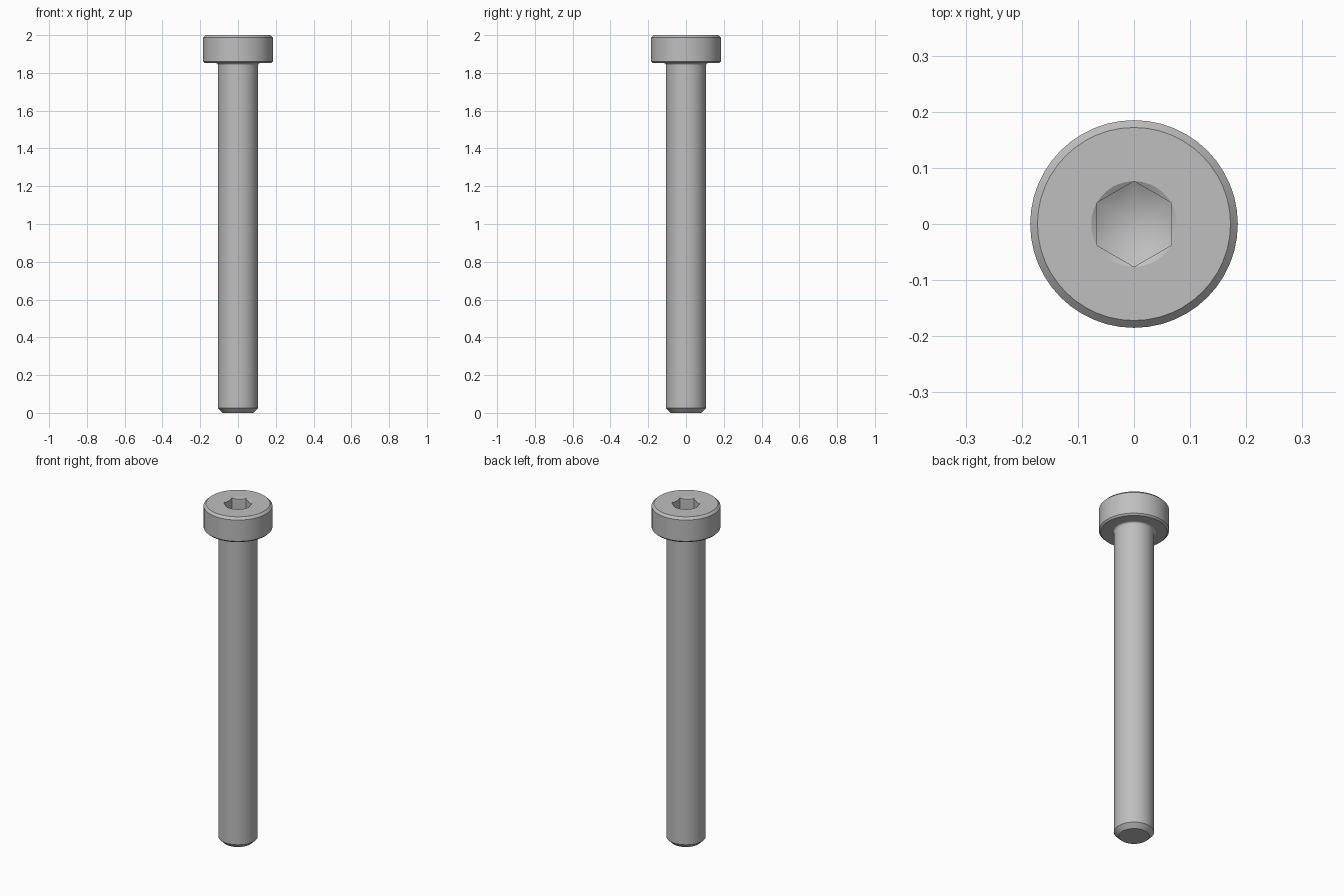
import bpy, bmesh
from math import sin, cos, pi, radians, tan

cube = bpy.data.objects.get("Cube")
if cube:
    bpy.data.objects.remove(cube, do_unlink=True)

SEGMENTS = 48
HEIGHT = 2.0
SHANK_R, HEAD_R = 0.106, 0.185
HEAD_BASE = 1.852
FLAT_R = 0.066                      # centre to flat of the hex socket
CORNER_R = FLAT_R / cos(pi / 6)
SLOPE = tan(radians(30))
SOCKET_FLOOR = HEIGHT - 0.12

steel = bpy.data.materials.new("grey steel")
steel.use_nodes = True
colour = (0.52, 0.52, 0.52, 1)
steel.diffuse_color = colour
steel.node_tree.nodes["Principled BSDF"].inputs["Base Color"].default_value = colour


def circle(r, z):
    return lambda a: (r, z)


def hexagon(height_at):
    """Hexagonal ring with corners on the y axis; height follows the radius."""
    def ring(a):
        r = FLAT_R / cos((a + pi / 6) % (pi / 3) - pi / 6)
        return r, height_at(r)
    return ring


def lathe(name, rings):
    bm = bmesh.new()
    loops = []
    for ring in rings:
        loop = []
        for i in range(SEGMENTS):
            a = 2 * pi * i / SEGMENTS
            r, z = ring(a)
            loop.append(bm.verts.new((r * cos(a), r * sin(a), z)))
        loops.append(loop)
    for low, high in zip(loops, loops[1:]):
        for i in range(SEGMENTS):
            j = (i + 1) % SEGMENTS
            bm.faces.new((low[i], low[j], high[j], high[i]))
    bmesh.ops.remove_doubles(bm, verts=bm.verts, dist=1e-5)
    bmesh.ops.recalc_face_normals(bm, faces=bm.faces)
    mesh = bpy.data.meshes.new(name)
    bm.to_mesh(mesh)
    bm.free()
    obj = bpy.data.objects.new(name, mesh)
    bpy.context.collection.objects.link(obj)
    mesh.materials.append(steel)
    return obj


# Shank with a chamfered tip
rings = [circle(0, 0), circle(0.081, 0), circle(SHANK_R, 0.025)]

# Fillet under the head
FILLET = 0.012
for k in range(5):
    t = k * pi / 8
    rings.append(circle(SHANK_R + FILLET * (1 - cos(t)),
                        HEAD_BASE - FILLET * (1 - sin(t))))

# Head with chamfered rims
rings += [circle(HEAD_R - 0.009, HEAD_BASE), circle(HEAD_R, HEAD_BASE + 0.009),
          circle(HEAD_R, HEIGHT - 0.013), circle(HEAD_R - 0.013, HEIGHT)]

# Countersunk hex socket with a conical floor
rings += [circle(CORNER_R, HEIGHT),
          hexagon(lambda r: HEIGHT - (CORNER_R - r) * SLOPE),
          hexagon(lambda r: SOCKET_FLOOR - (CORNER_R - r) * SLOPE),
          circle(0, SOCKET_FLOOR - CORNER_R * SLOPE)]

screw = lathe("socket_head_screw", rings)

# Smooth shading with crisp edges
bpy.ops.object.select_all(action="DESELECT")
screw.select_set(True)
bpy.context.view_layer.objects.active = screw
bpy.ops.object.shade_smooth_by_angle(angle=radians(28))
weighted = screw.modifiers.new("weighted normals", "WEIGHTED_NORMAL")
weighted.keep_sharp = True
